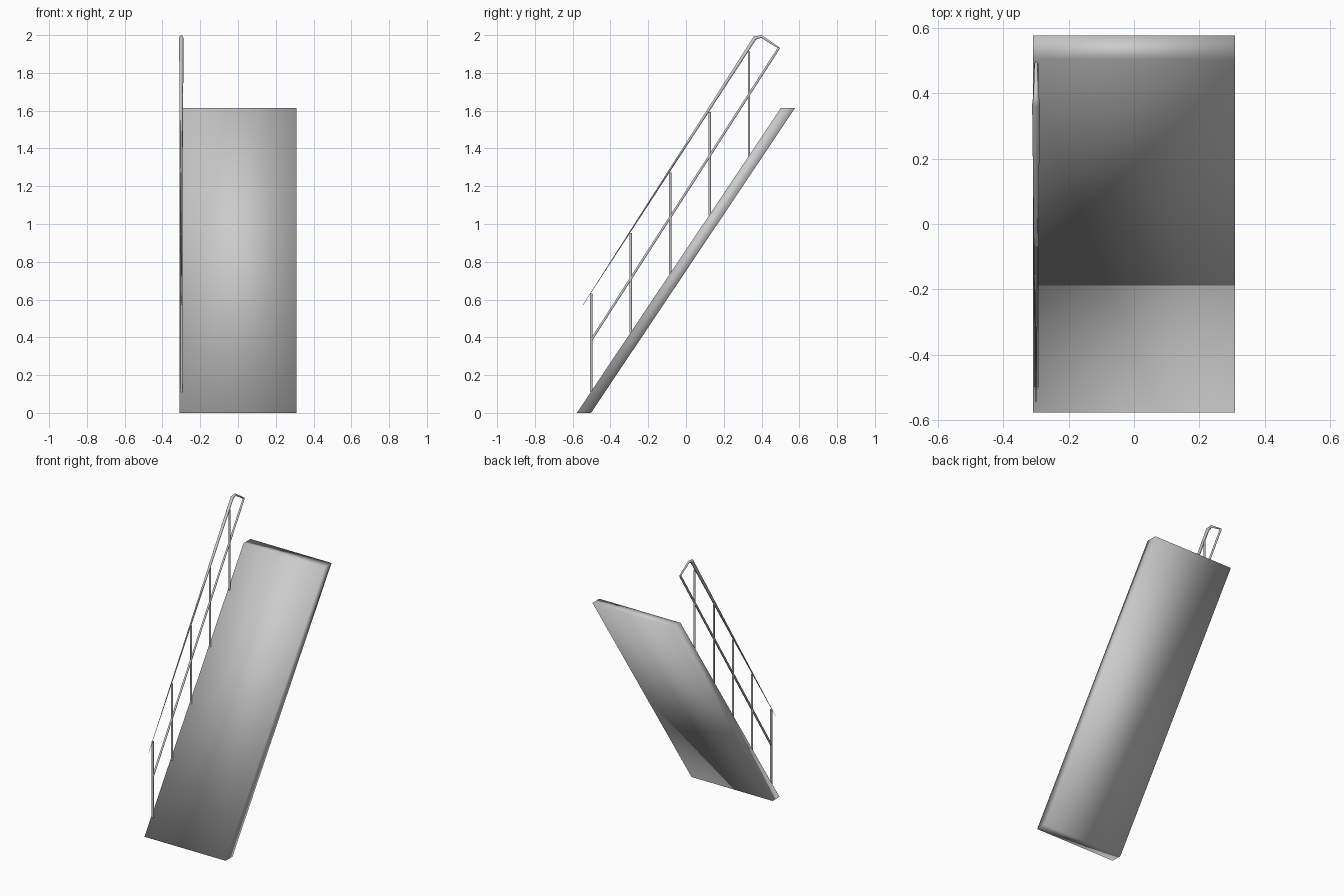
import bpy, bmesh

cube = bpy.data.objects.get("Cube")
if cube:
    bpy.data.objects.remove(cube, do_unlink=True)

grey = bpy.data.materials.new("plain_grey")
grey.use_nodes = True
grey.diffuse_color = (0.6, 0.6, 0.6, 1)
grey.node_tree.nodes["Principled BSDF"].inputs["Base Color"].default_value = (0.6, 0.6, 0.6, 1)

HALF_WIDTH = 0.31
RAIL_X = -0.30


def tube(name, points, radii, resolution=1):
    """Round bar through (y, z) points in the railing plane."""
    curve = bpy.data.curves.new(name, "CURVE")
    curve.dimensions = "3D"
    curve.bevel_depth = 1.0
    curve.bevel_resolution = resolution
    curve.use_fill_caps = True
    spline = curve.splines.new("POLY")
    spline.points.add(len(points) - 1)
    for p, (y, z), r in zip(spline.points, points, radii):
        p.co = (RAIL_X, y, z, 1)
        p.radius = r
    curve.materials.append(grey)
    obj = bpy.data.objects.new(name, curve)
    bpy.context.collection.objects.link(obj)
    return obj


# Sloping slab: a slanted profile extruded across the width, softly shaded
bm = bmesh.new()
profile = [(-0.578, 0), (-0.503, 0), (0.578, 1.615), (0.503, 1.615)]
face = bm.faces.new([bm.verts.new((-HALF_WIDTH, y, z)) for y, z in profile])
side = bmesh.ops.extrude_face_region(bm, geom=[face])
verts = [v for v in side["geom"] if isinstance(v, bmesh.types.BMVert)]
bmesh.ops.translate(bm, verts=verts, vec=(2 * HALF_WIDTH, 0, 0))
bmesh.ops.recalc_face_normals(bm, faces=bm.faces)
for f in bm.faces:
    f.smooth = True
mesh = bpy.data.meshes.new("sloping_slab")
bm.to_mesh(mesh)
bm.free()
mesh.materials.append(grey)
bpy.context.collection.objects.link(bpy.data.objects.new("sloping_slab", mesh))

# Upright posts, evenly stepped up the slope
for i in range(5):
    y = -0.502 + 0.209 * i
    base = 0.11 + 0.312 * i
    top = 0.632 + 0.32 * i
    tube(f"post_{i + 1}", [(y, base), (y, top)], [0.007, 0.007])

# Middle rail
tube("middle_rail", [(-0.502, 0.385), (0.492, 1.932)], [0.007, 0.007])

# Handrail, thin at the foot and thickening up to the bent end
tube("handrail",
     [(-0.545, 0.572), (0.365, 1.985), (0.4, 1.992), (0.492, 1.932)],
     [0.001, 0.012, 0.008, 0.005])
